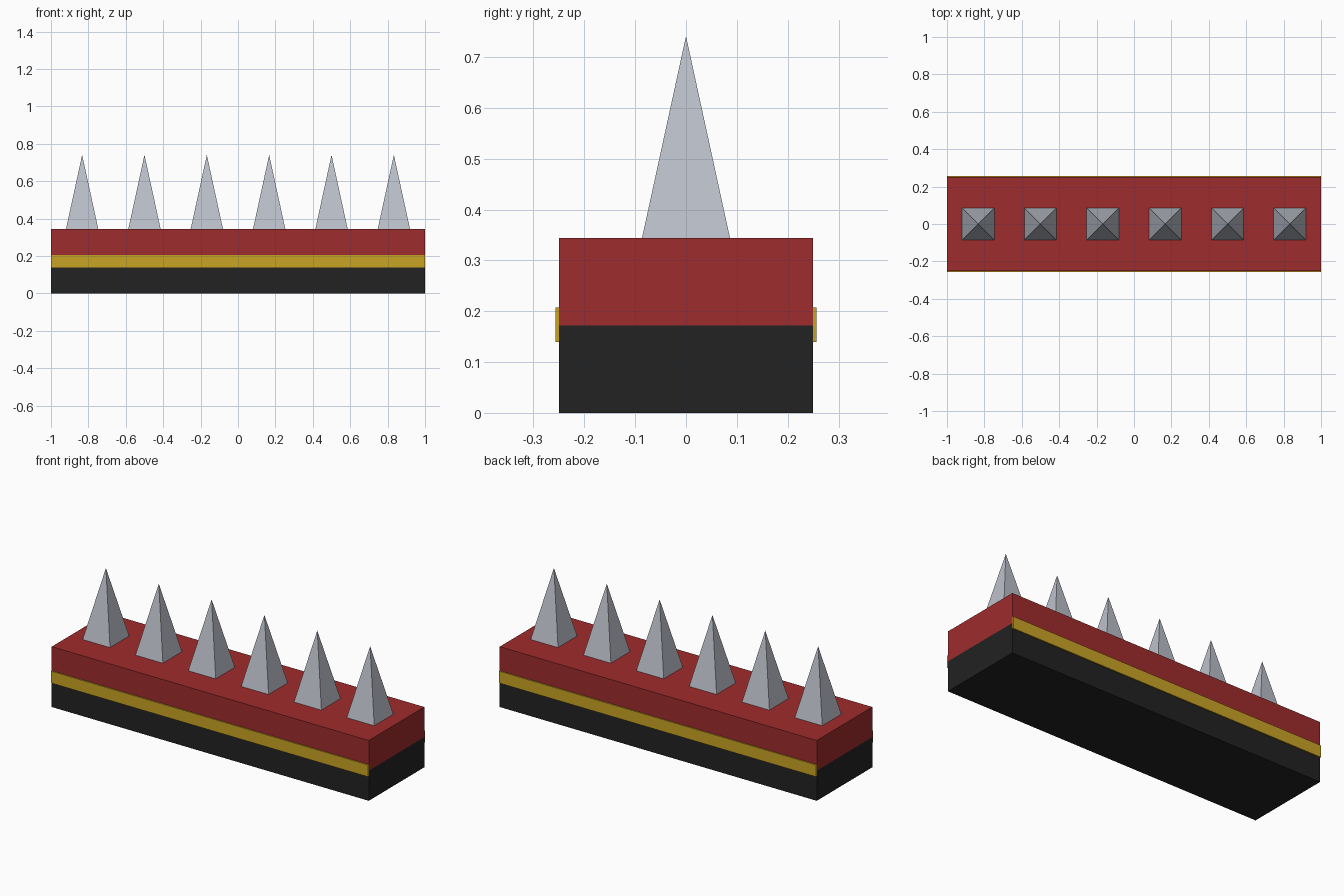
import bpy
import math

cube = bpy.data.objects.get("Cube")
if cube:
    bpy.data.objects.remove(cube, do_unlink=True)


def material(name, rgb):
    mat = bpy.data.materials.new(name)
    mat.use_nodes = True
    color = (*rgb, 1)
    mat.diffuse_color = color
    mat.node_tree.nodes["Principled BSDF"].inputs["Base Color"].default_value = color
    return mat


black = material("black", (0.016, 0.016, 0.016))
red = material("dark red", (0.347, 0.025, 0.026))
gold = material("gold", (0.584, 0.371, 0.018))
steel = material("pale steel", (0.503, 0.527, 0.591))


def box(name, mat, y, width, bottom, top):
    """Full-length block between two heights."""
    bpy.ops.mesh.primitive_cube_add(size=1, location=(0, y, (bottom + top) / 2))
    obj = bpy.context.object
    obj.name = name
    obj.scale = (2, width, top - bottom)
    bpy.ops.object.transform_apply(location=False, rotation=False, scale=True)
    obj.data.materials.append(mat)


BASE_TOP, BODY_TOP, TIP = 0.172, 0.344, 0.741

# Two stacked blocks
box("lower_base", black, 0, 0.5, 0, BASE_TOP)
box("upper_base", red, 0, 0.5, BASE_TOP, BODY_TOP)

# Trim strips on the front and back
for name, side in (("front_trim", -1), ("back_trim", 1)):
    box(name, gold, side * 0.253, 0.007, 0.139, 0.207)

# Row of square pyramid spikes
SPIKES, HALF = 6, 0.0865
for i in range(SPIKES):
    x = (i + 0.5) * 2 / SPIKES - 1
    bpy.ops.mesh.primitive_cone_add(
        vertices=4, radius1=HALF * math.sqrt(2), radius2=0, depth=TIP - BODY_TOP,
        location=(x, 0, (TIP + BODY_TOP) / 2), rotation=(0, 0, math.pi / 4))
    spike = bpy.context.object
    spike.name = f"spike_{i + 1}"
    spike.data.materials.append(steel)
